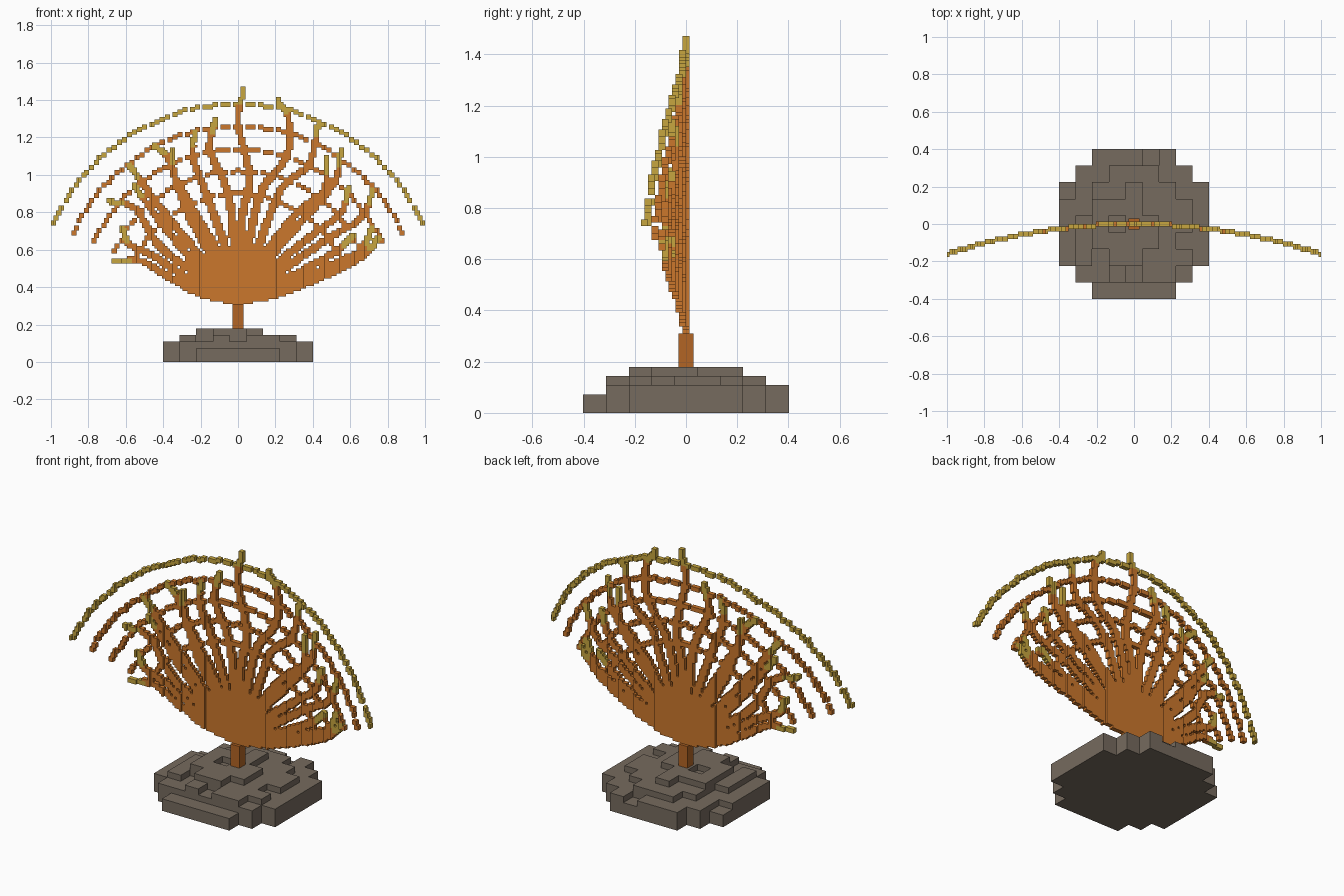
import bpy, bmesh, math, random
from mathutils import Vector

if "Cube" in bpy.data.objects:
    bpy.data.objects.remove(bpy.data.objects["Cube"])

random.seed(4)
G = 0.0135            # half the width of one coral cube


def material(name, rgb):
    m = bpy.data.materials.new(name)
    m.diffuse_color = (*rgb, 1)
    m.use_nodes = True
    m.node_tree.nodes["Principled BSDF"].inputs["Base Color"].default_value = m.diffuse_color
    return m


ORANGE = material("coral_orange", (0.60, 0.185, 0.025))
GOLD = material("tip_gold", (0.57, 0.38, 0.05))
TRUNK = material("stem_brown_orange", (0.45, 0.13, 0.018))
ROCK = material("rock_grey", (0.18, 0.145, 0.112))


def voxel_object(name, cells, size, mats):
    """Skin a dict {(i, j, k): material index} with its exposed faces only."""
    bm = bmesh.new()
    verts = {}

    def vert(p):
        if p not in verts:
            verts[p] = bm.verts.new([p[a] * size[a] for a in range(3)])
        return verts[p]

    for c, mat in cells.items():
        for axis in range(3):
            for side in (0, 1):
                n = list(c)
                n[axis] += 2 * side - 1
                if tuple(n) in cells:
                    continue
                u, v = (axis + 1) % 3, (axis + 2) % 3
                loop = []
                for du, dv in ((0, 0), (1, 0), (1, 1), (0, 1)):
                    p = list(c)
                    p[axis] += side
                    p[u] += du
                    p[v] += dv
                    loop.append(vert(tuple(p)))
                f = bm.faces.new(loop if side else loop[::-1])
                f.material_index = mat
    me = bpy.data.meshes.new(name)
    bm.to_mesh(me)
    bm.free()
    for m in mats:
        me.materials.append(m)
    ob = bpy.data.objects.new(name, me)
    bpy.context.collection.objects.link(ob)
    return ob


# Stepped rock base: 9 x 9 columns with uneven heights
rock = {}
for i in range(-4, 5):
    for j in range(-4, 5):
        if abs(i) + abs(j) > 6:
            continue
        ring = max(abs(i), abs(j))
        cap = {4: 3, 3: 4}.get(ring, 5)
        if j == -4:
            cap = 2
        if i == 2:
            cap = 4
        h = round(5.4 - 0.55 * math.hypot(i, j) + random.uniform(-0.7, 0.7))
        for k in range(max(2, min(cap, h))):
            rock[i, j, k] = 0
base = voxel_object("rock_base", rock, (0.0893, 0.0893, 0.036), [ROCK])
base.location = (-0.04465, -0.04465, 0)

# Square stem
bpy.ops.mesh.primitive_cube_add(size=1, location=(0, 0, 0.23))
stem = bpy.context.object
stem.name = "stem"
stem.scale = (0.06, 0.06, 0.16)
stem.data.materials.append(TRUNK)

# Fan: thin curved sheet of cubes, bending forward towards the sides
fan = {}


def stamp(x, z, radius, mat):
    ci, ck = round(x / G), round(z / G)
    n = int(radius / G) + 1
    for i in range(ci - n - 1, ci + n + 1):
        for k in range(ck - n - 1, ck + n + 1):
            block = i in (ci - 1, ci) and k in (ck - 1, ck)
            if block or math.hypot((i + .5) * G - x, (k + .5) * G - z) < radius:
                px = (i + .5) * G
                j = round(-0.16 * px * px / G)
                for jj in (j - 1, j):
                    fan[i, jj, k] = mat


def spline(pts, n=40):
    p = [Vector(q) for q in pts]
    p = [2 * p[0] - p[1]] + p + [2 * p[-1] - p[-2]]
    out = []
    for s in range(1, len(p) - 2):
        a, b, c, d = p[s - 1:s + 3]
        for q in range(n):
            t = q / n
            out.append(0.5 * (2 * b + (c - a) * t + (2 * a - 5 * b + 4 * c - d) * t * t
                              + (3 * b - a - 3 * c + d) * t ** 3))
    return out + [p[-2]]


# Wavy branches, each from the stem outwards (x, z)
middle = [
    [(0.02, .75), (.06, 1.0), (.0, 1.28), (.03, 1.455)],
    [(.06, .65), (.13, .92), (.26, 1.1), (.27, 1.3), (.21, 1.40)],
    [(.11, .62), (.23, .92), (.38, 1.06), (.43, 1.28)],
    [(-.03, .75), (-.07, .95), (-.15, 1.14), (-.12, 1.30)],
    [(-.08, .65), (-.19, .95), (-.24, 1.1), (-.23, 1.23)],
    [(-.13, .62), (-.26, .85), (-.35, 1.02), (-.35, 1.14)],
]
right = [
    [(.14, .57), (.32, .80), (.46, .92), (.47, 1.09)],
    [(.17, .56), (.40, .82), (.52, .97), (.55, 1.13)],
    [(.2, .52), (.40, .68), (.55, .80), (.59, .93)],
    [(.22, .48), (.48, .66), (.66, .77), (.72, .92)],
    [(.25, .44), (.44, .54), (.56, .62), (.62, .68)],
    [(.22, .37), (.48, .47), (.66, .56), (.75, .66)],
    [(.26, .40), (.5, .52), (.66, .60), (.71, .71)],
]
left = [
    [(-.15, .58), (-.28, .82), (-.37, 1.08), (-.45, 1.16)],
    [(-.18, .54), (-.38, .78), (-.50, .94), (-.58, 1.05)],
    [(-.2, .5), (-.36, .68), (-.48, .84), (-.56, .95)],
    [(-.22, .47), (-.42, .62), (-.55, .82), (-.69, .86)],
    [(-.24, .43), (-.44, .56), (-.58, .63), (-.62, .72)],
    [(-.2, .37), (-.38, .46), (-.52, .54), (-.66, .54)],
]

# Thin ribs arching across the branches; the outermost one is gold
for r in (0.60, 0.72, 0.84, 0.96, 1.08):
    count = round(2.3 * r / 0.033)
    for s in range(count + 1):
        a = -1.15 + 2.3 * s / count
        stamp(r * math.sin(a), 0.3 + r * math.cos(a), 0, 1 if r > 1 else 0)

tips = []
for pts in middle + right + left:
    path = spline([(0, 0.33)] + pts)
    for s, q in enumerate(path):
        t = s / (len(path) - 1)
        if (q - path[-1]).length < 0.075:
            tips.append(q)
        else:
            stamp(q.x, q.y, 0.027 - 0.011 * t, 0)
for q in tips:
    stamp(q.x, q.y, 0, 1)

voxel_object("coral_fan", fan, (G, G, G), [ORANGE, GOLD])
